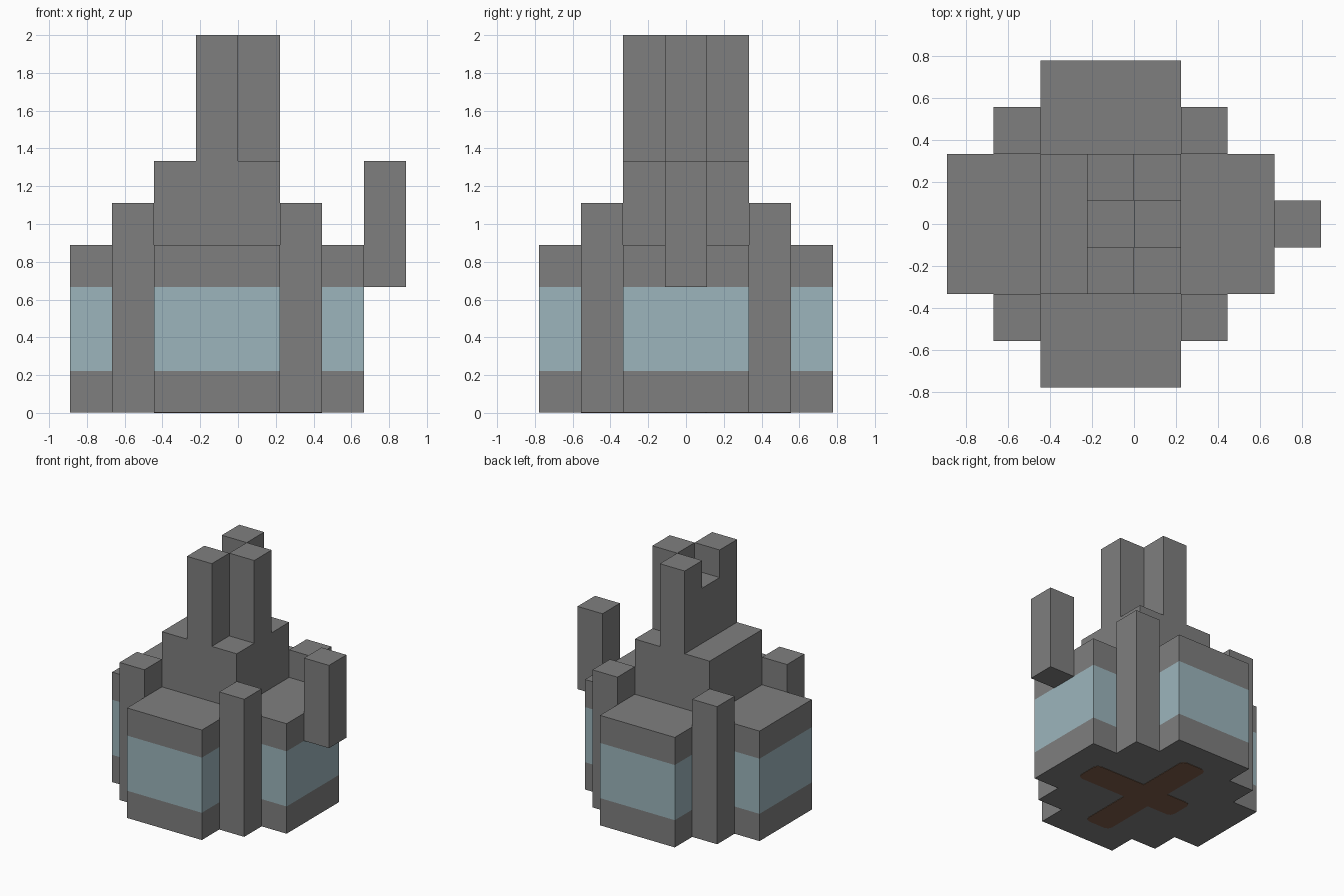
import bpy
import bmesh

U = 2 / 9        # one block of the grid
LIFT = 0.003     # the emblem plate sits just below the base
MID = -U / 2     # centre line of the tank

cube = bpy.data.objects.get("Cube")
if cube:
    bpy.data.objects.remove(cube, do_unlink=True)


def material(name, rgb):
    mat = bpy.data.materials.new(name)
    mat.use_nodes = True
    mat.diffuse_color = (*rgb, 1)
    mat.node_tree.nodes["Principled BSDF"].inputs["Base Color"].default_value = (*rgb, 1)
    return mat


stone = material("stone_grey", (0.212, 0.212, 0.212))
glass = material("pale_blue_glass", (0.332, 0.462, 0.503))
brown = material("dark_brown", (0.212, 0.113, 0.068))


def add_object(name, bm, *mats):
    bmesh.ops.recalc_face_normals(bm, faces=bm.faces)
    mesh = bpy.data.meshes.new(name)
    bm.to_mesh(mesh)
    bm.free()
    for mat in mats:
        mesh.materials.append(mat)
    obj = bpy.data.objects.new(name, mesh)
    bpy.context.collection.objects.link(obj)
    return obj


def box(name, x, y, z, mat=stone):
    """Box between the given (low, high) ranges."""
    bm = bmesh.new()
    bmesh.ops.create_cube(bm, size=1)
    for v in bm.verts:
        v.co = [r[0] if c < 0 else r[1] for c, r in zip(v.co, (x, y, z))]
    return add_object(name, bm, mat)


def cross_prism(cx, long_x, long_y, arm_x, arm_y, levels):
    """Plus-shaped outline extruded through the given heights."""
    quarter = [(long_x, arm_y), (arm_x, arm_y), (arm_x, long_y)]
    outline = []
    for sx, sy in ((1, 1), (-1, 1), (-1, -1), (1, -1)):
        pts = quarter if sx * sy > 0 else quarter[::-1]
        outline += [(cx + sx * px, sy * py) for px, py in pts]
    bm = bmesh.new()
    rings = [[bm.verts.new((px, py, z)) for px, py in outline] for z in levels]
    for low, high in zip(rings, rings[1:]):
        for i in range(len(low)):
            j = (i + 1) % len(low)
            bm.faces.new((low[i], low[j], high[j], high[i]))
    bm.faces.new(rings[0][::-1])
    bm.faces.new(rings[-1])
    return bm


# Tank body with a glass band around it
bm = cross_prism(MID, 3.5 * U, 3.5 * U, 1.5 * U, 1.5 * U, (LIFT, U, 3 * U, 4 * U))
for face in bm.faces:
    height = face.calc_center_median().z
    face.material_index = 1 if U < height < 3 * U else 0
add_object("tank_body", bm, stone, glass)

# Corner posts
for side, sx in (("left", 1), ("right", -1)):
    for end, sy in (("front", -1), ("back", 1)):
        xs = sorted(MID + sx * k * U for k in (1.5, 2.5))
        ys = sorted(sy * k * U for k in (1.5, 2.5))
        box(f"{end}_{side}_post", xs, ys, (LIFT, 5 * U))

# Raised cap on the tank
box("cap", (-2 * U, U), (-1.5 * U, 1.5 * U), (4 * U, 6 * U))

# Prongs rising from the cap, with a lower web between two of them
box("front_prong", (-U, 0), (-1.5 * U, -U / 2), (6 * U, 9 * U))
box("back_prong", (-U, 0), (U / 2, 1.5 * U), (6 * U, 9 * U))
box("middle_prong", (0, U), (-U / 2, U / 2), (6 * U, 9 * U))
box("prong_web", (-U, 0), (-U / 2, U / 2), (6 * U, 8 * U))

# Upright handle on the side
box("side_handle", (3 * U, 4 * U), (-U / 2, U / 2), (3 * U, 6 * U))

# Cross emblem under the base, with softened arm tips
bm = cross_prism(0, 2 * U, 2.5 * U, U / 2, U / 2, (0, 2 * LIFT))
for v in bm.verts:
    if abs(v.co.x) < U:
        v.co.x += MID    # the cross arm runs under the tank's centre line
tips = [e for e in bm.edges
        if abs(e.verts[0].co.z - e.verts[1].co.z) > LIFT
        and (abs(e.verts[0].co.x) > 1.5 * U or abs(e.verts[0].co.y) > U)]
bmesh.ops.bevel(bm, geom=tips, offset=0.04, segments=2, profile=0.5, affect='EDGES')
add_object("base_cross", bm, brown)
